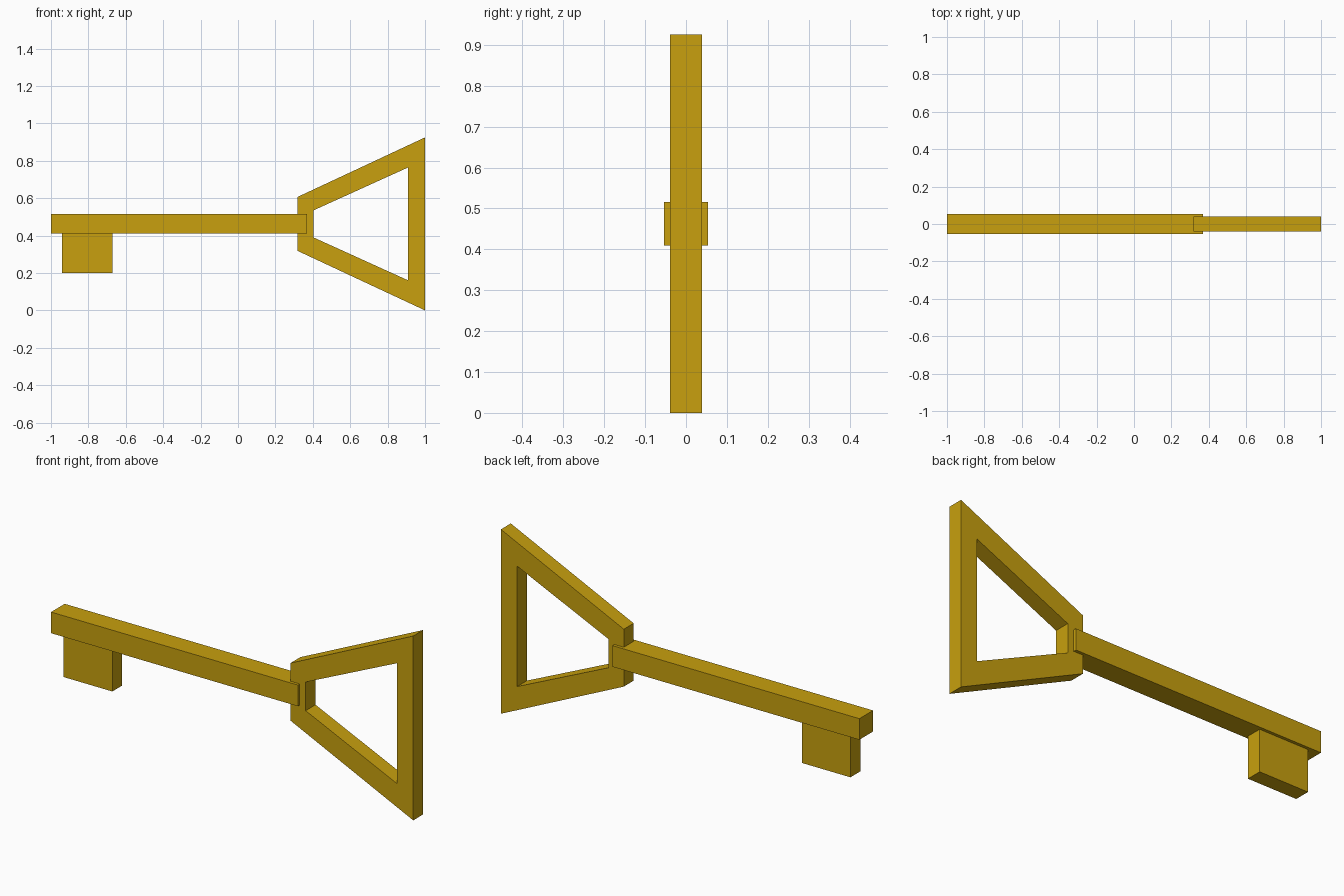
import bpy
import bmesh

default = bpy.data.objects.get("Cube")
if default:
    bpy.data.objects.remove(default, do_unlink=True)

MID_Z = 0.4625  # height of the key's long axis

gold = bpy.data.materials.new("gold")
gold.use_nodes = True
colour = (0.578, 0.352, 0.0044, 1)
gold.diffuse_color = colour
gold.node_tree.nodes["Principled BSDF"].inputs["Base Color"].default_value = colour


def finish(name, bm):
    bmesh.ops.recalc_face_normals(bm, faces=bm.faces)
    mesh = bpy.data.meshes.new(name)
    bm.to_mesh(mesh)
    bm.free()
    mesh.materials.append(gold)
    obj = bpy.data.objects.new(name, mesh)
    bpy.context.collection.objects.link(obj)


def box(name, x0, x1, half_y, z0, z1):
    bm = bmesh.new()
    bmesh.ops.create_cube(bm, size=1)
    bmesh.ops.scale(bm, verts=bm.verts, vec=(x1 - x0, 2 * half_y, z1 - z0))
    bmesh.ops.translate(bm, verts=bm.verts, vec=((x0 + x1) / 2, 0, (z0 + z1) / 2))
    finish(name, bm)


def trapezoid(x0, half0, x1, half1):
    return [(x0, MID_Z - half0), (x1, MID_Z - half1),
            (x1, MID_Z + half1), (x0, MID_Z + half0)]


def frame(name, outer, inner, half_y):
    """Ring between two outlines in the xz plane, extruded along y."""
    bm = bmesh.new()
    loops = [[bm.verts.new((x, -half_y, z)) for x, z in loop] for loop in (outer, inner)]
    a, b = loops
    n = len(a)
    faces = [bm.faces.new((a[i], a[(i + 1) % n], b[(i + 1) % n], b[i])) for i in range(n)]
    ext = bmesh.ops.extrude_face_region(bm, geom=faces, use_keep_orig=True)
    moved = [g for g in ext["geom"] if isinstance(g, bmesh.types.BMVert)]
    bmesh.ops.translate(bm, verts=moved, vec=(0, 2 * half_y, 0))
    finish(name, bm)


# Long square shaft, poking slightly into the handle
box("shaft", -1, 0.37, 0.054, 0.41, 0.516)

# Single tooth hanging below the shaft tip
box("tooth", -0.94, -0.67, 0.039, 0.2, 0.43)

# Open trapezoid handle
frame("handle", trapezoid(0.318, 0.144, 1, 0.4625),
      trapezoid(0.403, 0.072, 0.91, 0.302), 0.039)
